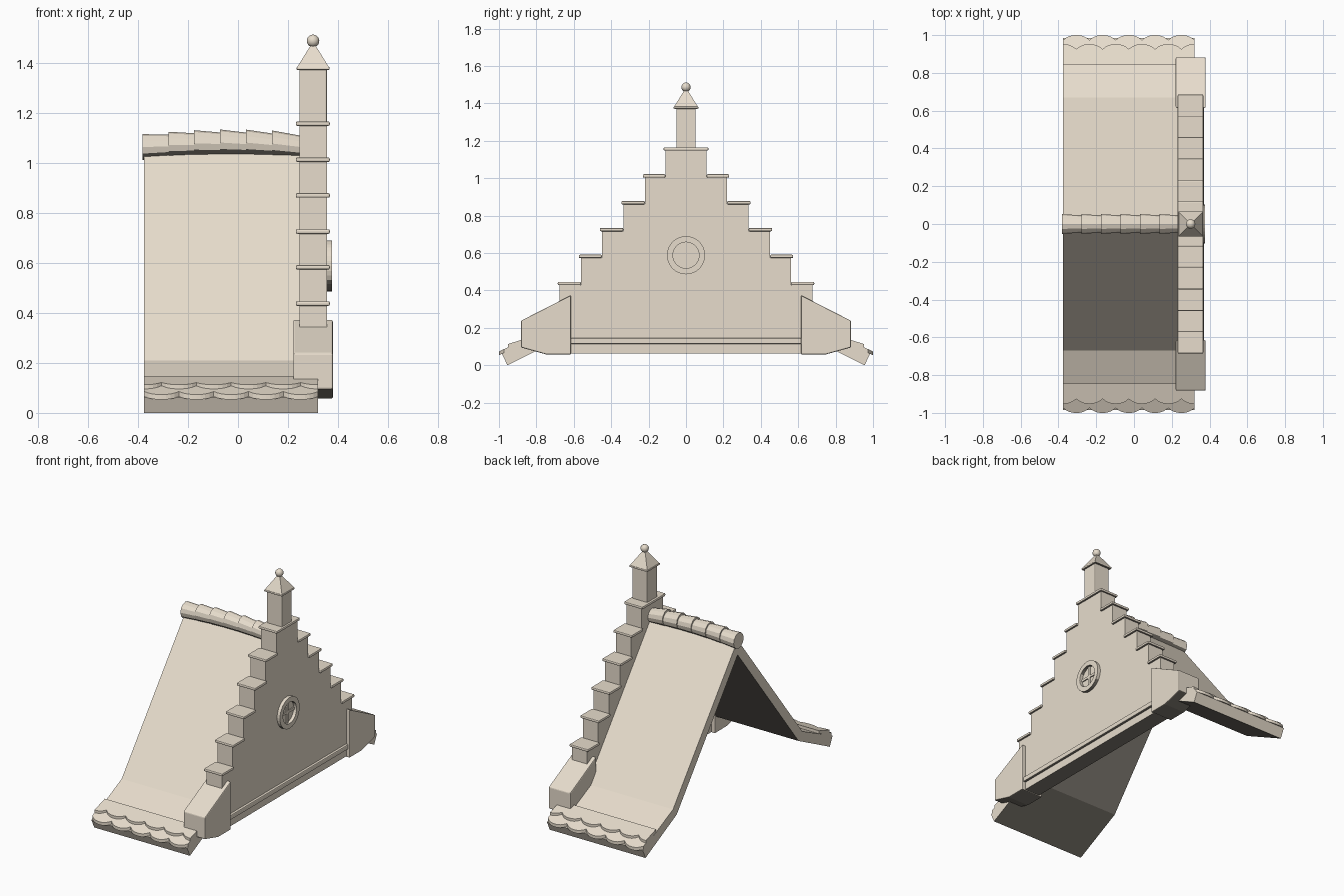
import bpy, bmesh, math
from mathutils import Vector, Matrix

if "Cube" in bpy.data.objects:
    bpy.data.objects.remove(bpy.data.objects["Cube"])


def colour(name, rgb):
    m = bpy.data.materials.new(name)
    m.diffuse_color = (*rgb, 1)
    m.use_nodes = True
    m.node_tree.nodes["Principled BSDF"].inputs["Base Color"].default_value = m.diffuse_color
    return m


stone = colour("warm beige stone", (0.80, 0.72, 0.605))
shade = colour("dark underside", (0.22, 0.20, 0.17))


def finish(name, bm, bevel=0, smooth=False, under=True):
    bmesh.ops.recalc_face_normals(bm, faces=bm.faces)
    bm.normal_update()
    # undersides take the darker colour
    for f in bm.faces:
        f.material_index = 1 if under and f.normal.z < -0.5 else 0
        f.smooth = smooth
    me = bpy.data.meshes.new(name)
    bm.to_mesh(me)
    bm.free()
    me.materials.append(stone)
    me.materials.append(shade)
    ob = bpy.data.objects.new(name, me)
    bpy.context.collection.objects.link(ob)
    if bevel:
        m = ob.modifiers.new("bevel", 'BEVEL')
        m.width = bevel
        m.segments = 2
        m.limit_method = 'ANGLE'
    return ob


def loft(name, a, b, bevel=0, under=True):
    """Closed solid between two matching outlines."""
    bm = bmesh.new()
    va = [bm.verts.new(p) for p in a]
    vb = [bm.verts.new(p) for p in b]
    bm.faces.new(va)
    bm.faces.new(vb[::-1])
    n = len(a)
    for i in range(n):
        j = (i + 1) % n
        bm.faces.new((va[i], vb[i], vb[j], va[j]))
    return finish(name, bm, bevel, under=under)


def slab(name, yz, x0, x1, bevel=0, under=True):
    return loft(name, [(x0, y, z) for y, z in yz], [(x1, y, z) for y, z in yz], bevel, under)


def box(name, x0, x1, y0, y1, z0, z1, bevel=0, under=True):
    return slab(name, [(y0, z0), (y1, z0), (y1, z1), (y0, z1)], x0, x1, bevel, under)


# roof: one bent sheet with flared eaves
half_top = [(0.984, 0.061), (0.67, 0.21)]
half_low = [(0.631, 0.162), (0.955, 0.0)]
outline = (half_top + [(0, 1.065)] + [(-y, z) for y, z in half_top[::-1]]
           + [(-y, z) for y, z in half_low[::-1]] + [(0, 0.968)] + half_low)
slab("roof", outline, -0.375, 0.32)


# scalloped eave tiles, two rows per side
def tile_row(name, side, y_in, y_out, depth, phase, lift, w=0.139):
    x0, x1, n = -0.375, 0.32, 40
    edge = []
    for i in range(n + 1):
        x = x0 + (x1 - x0) * i / n
        t = ((x - x0) / w + phase) % 1.0
        edge.append((x, y_out - depth * abs(2 * t - 1) ** 2.5))
    edge = [(x0, y_in)] + edge + [(x1, y_in)]

    def layer(up):
        return [(x, side * y, 0.21 - 0.475 * (y - 0.67) + up
                 + lift * (y - y_in) / (y_out - y_in)) for x, y in edge]
    loft(name, layer(0.0), layer(0.02), under=False)


for side, label in ((1, "back"), (-1, "front")):
    tile_row(label + "_lower_tiles", side, 0.87, 1.0, 0.026, 0.0, 0.0)
    tile_row(label + "_upper_tiles", side, 0.845, 0.952, 0.026, 0.5, 0.017)


# ridge tiles: overlapping tapered rounds along a slightly arched ridge
def ridge_low(x):
    return 1.029 - 0.15 * (x + 0.03) ** 2


for i in range(6):
    rings = []
    for x, r in ((-0.382 + 0.1035 * i, 0.052), (-0.257 + 0.1035 * i, 0.045)):
        z = ridge_low(x) + r
        rings.append([(x, r * math.cos(k * math.tau / 12), z + r * math.sin(k * math.tau / 12))
                      for k in range(12)])
    loft("ridge_tile", *rings)

# stepped gable wall
halves = [0.11, 0.22, 0.335, 0.45, 0.562, 0.675]
tops = [1.15, 1.005, 0.862, 0.718, 0.575, 0.43]
right = []
for i, (h, z) in enumerate(zip(halves, tops)):
    right.append((h, z))
    right.append((h, tops[i + 1] if i < 5 else 0.2))
right += [(0.63, 0.2), (0.63, 0.062)]
slab("gable_wall", right + [(-y, z) for y, z in right[::-1]], 0.245, 0.355)

# coping stones on the steps
box("top_coping", 0.231, 0.367, -0.12, 0.12, 1.147, 1.165, 0.006)
for i in range(1, 6):
    for s in (1, -1):
        y0, y1 = sorted((s * halves[i - 1], s * (halves[i] + 0.011)))
        box("step_coping", 0.231, 0.367, y0, y1, tops[i] - 0.002, tops[i] + 0.016, 0.006)

# kneeler stones at the gable feet
for s in (1, -1):
    slab("kneeler", [(s * y, z) for y, z in
         ((0.615, 0.057), (0.745, 0.057), (0.882, 0.095), (0.882, 0.238), (0.615, 0.374))],
         0.221, 0.379, 0.006)

# moulding along the wall foot
box("foot_moulding", 0.34, 0.371, -0.617, 0.617, 0.113, 0.145, 0.006)

# pinnacle: shaft, cap and ball
CX = 0.3
box("pinnacle_shaft", 0.245, 0.355, -0.052, 0.052, 1.16, 1.375, 0.005)
box("pinnacle_cap", 0.234, 0.366, -0.066, 0.066, 1.371, 1.383, 0.004)


def square(r, z):
    return [(CX + r, r, z), (CX - r, r, z), (CX - r, -r, z), (CX + r, -r, z)]


loft("pinnacle_roof", square(0.064, 1.381), square(0.009, 1.47))
bm = bmesh.new()
bmesh.ops.create_uvsphere(bm, u_segments=16, v_segments=10, radius=0.025,
                          matrix=Matrix.Translation((CX, 0, 1.487)))
finish("pinnacle_ball", bm, smooth=True, under=False)

# round window: ring swept from a rectangular section, with cross bars
bm = bmesh.new()
N = 32
loops = []
for k in range(N):
    c, s = math.cos(k * math.tau / N), math.sin(k * math.tau / N)
    loops.append([bm.verts.new((x, r * c, 0.588 + r * s))
                  for x, r in ((0.35, 0.102), (0.376, 0.102), (0.376, 0.07), (0.35, 0.07))])
for k in range(N):
    p, q = loops[k], loops[(k + 1) % N]
    for j in range(4):
        m = (j + 1) % 4
        bm.faces.new((p[j], p[m], q[m], q[j]))
finish("window_ring", bm)
box("window_bar_upright", 0.35, 0.361, -0.008, 0.008, 0.516, 0.66)
box("window_bar_level", 0.35, 0.361, -0.072, 0.072, 0.58, 0.596)
